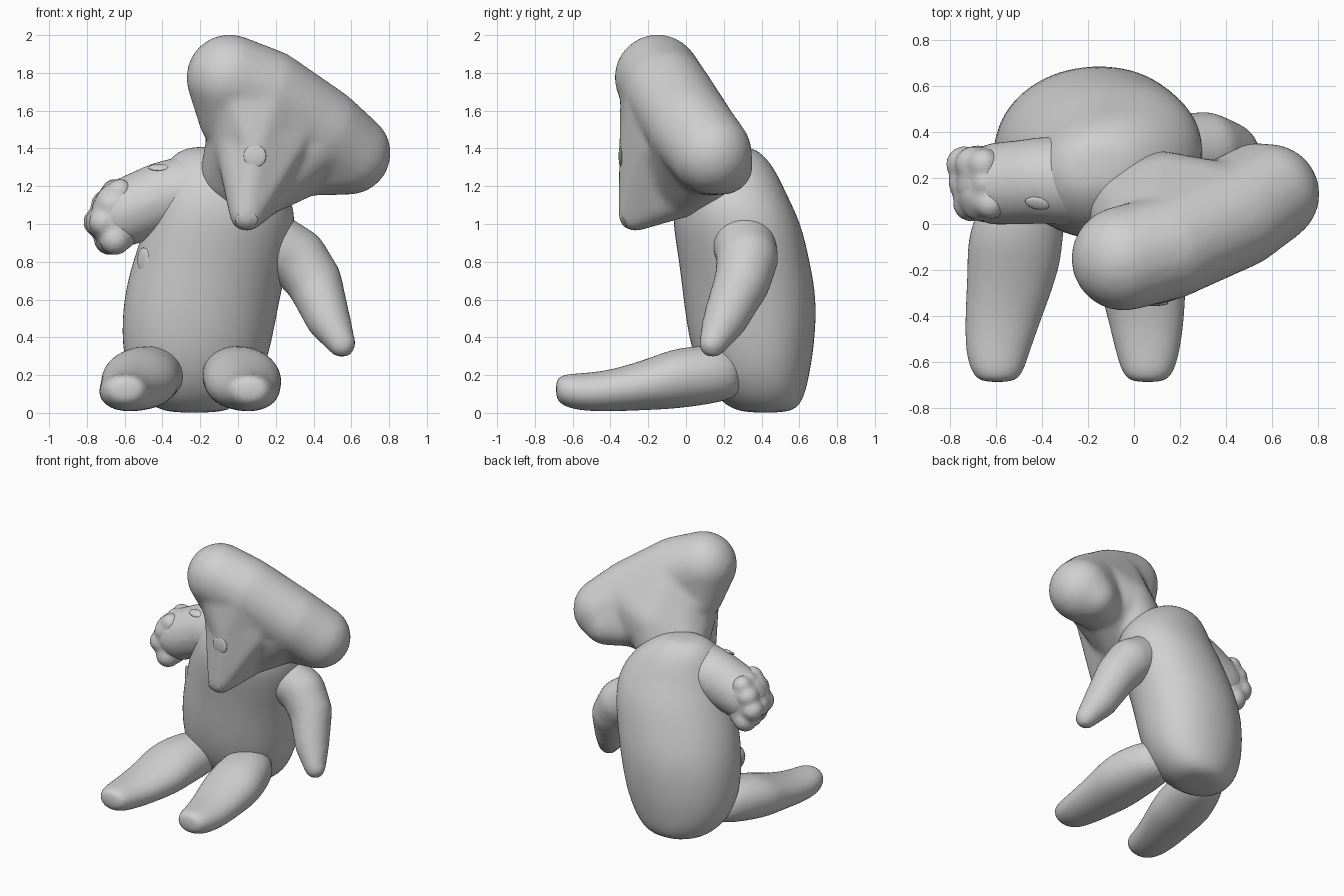
import bpy, bmesh, math
from mathutils import Vector, Matrix

cube = bpy.data.objects.get("Cube")
if cube:
    bpy.data.objects.remove(cube, do_unlink=True)

# One plain fabric colour
grey = bpy.data.materials.new("light_grey_fabric")
grey.use_nodes = True
GREY = (0.63, 0.63, 0.63, 1)
grey.diffuse_color = GREY
grey.node_tree.nodes["Principled BSDF"].inputs["Base Color"].default_value = GREY


def finish(bm, name):
    bmesh.ops.recalc_face_normals(bm, faces=bm.faces[:])
    mesh = bpy.data.meshes.new(name)
    for f in bm.faces:
        f.smooth = True
    bm.to_mesh(mesh)
    bm.free()
    mesh.materials.append(grey)
    obj = bpy.data.objects.new(name, mesh)
    bpy.context.collection.objects.link(obj)
    return obj


def loft(name, rings, along_y=False, skew=0.0, power=0.95, sides=20):
    """Rings are (centre x, y, z, half width, half depth)."""
    bm = bmesh.new()
    loops = []
    for x, y, z, rx, rd in rings:
        loop = []
        for i in range(sides):
            a = math.tau * i / sides
            c, s = math.cos(a), math.sin(a)
            v = math.copysign(abs(s) ** power, s) * rd
            u = math.copysign(abs(c) ** power, c) * rx + skew * v
            loop.append(bm.verts.new((x + u, y, z + v) if along_y else (x + u, y + v, z)))
        loops.append(loop)
    for a, b in zip(loops, loops[1:]):
        for i in range(sides):
            j = (i + 1) % sides
            bm.faces.new((a[i], a[j], b[j], b[i]))
    bm.faces.new(loops[0])
    bm.faces.new(loops[-1])
    obj = finish(bm, name)
    obj.modifiers.new("soften", "SUBSURF").levels = 2
    return obj


def stuffed(name, groups, voxel=0.022, smooth=8):
    """Each group of balls (x, y, z, r) becomes a hull; hulls are fused and softened."""
    bm = bmesh.new()
    for balls in groups:
        part = bmesh.new()
        for x, y, z, r in balls:
            bmesh.ops.create_icosphere(part, subdivisions=3, radius=r,
                                       matrix=Matrix.Translation((x, y, z)))
        bmesh.ops.delete(part, geom=part.edges[:], context="EDGES_FACES")
        bmesh.ops.convex_hull(part, input=part.verts[:])
        inner = [v for v in part.verts if not v.link_faces]
        bmesh.ops.delete(part, geom=inner, context="VERTS")
        bmesh.ops.recalc_face_normals(part, faces=part.faces[:])
        temp = bpy.data.meshes.new("temp")
        part.to_mesh(temp)
        part.free()
        bm.from_mesh(temp)
        bpy.data.meshes.remove(temp)
    obj = finish(bm, name)
    remesh = obj.modifiers.new("fuse", "REMESH")
    remesh.mode = "VOXEL"
    remesh.voxel_size = voxel
    remesh.use_smooth_shade = True
    soft = obj.modifiers.new("soften", "SMOOTH")
    soft.factor, soft.iterations = 0.5, smooth
    return obj


def chain(balls):
    return [list(pair) for pair in zip(balls, balls[1:])]


def button(name, centre, normal, width, height):
    bm = bmesh.new()
    bmesh.ops.create_uvsphere(bm, u_segments=24, v_segments=12, radius=1)
    bm.transform(Matrix.Diagonal((width, height, 0.012, 1)))
    turn = Vector(normal).to_track_quat("Z", "Y").to_matrix().to_4x4()
    bm.transform(Matrix.Translation(centre) @ turn)
    return finish(bm, name)


# Slouching body, tapered at the seat and broad at the shoulders
loft("body", [
    (-0.23, 0.42, 0.0, 0.12, 0.1), (-0.23, 0.41, 0.03, 0.23, 0.2),
    (-0.23, 0.37, 0.16, 0.345, 0.28), (-0.22, 0.35, 0.36, 0.4, 0.335),
    (-0.195, 0.34, 0.6, 0.415, 0.358), (-0.145, 0.31, 0.8, 0.415, 0.35),
    (-0.09, 0.27, 1.0, 0.4, 0.345), (-0.08, 0.235, 1.15, 0.365, 0.305),
    (-0.12, 0.235, 1.3, 0.28, 0.235), (-0.15, 0.25, 1.39, 0.17, 0.14),
    (-0.15, 0.25, 1.41, 0.07, 0.06)], skew=0.14)

# Outstretched legs, each slightly flattened toward the toe
for name, hip, knee, toe in (("right_leg", -0.45, -0.52, -0.595),
                             ("left_leg", -0.02, 0.025, 0.06)):
    mid = (knee + toe) / 2 - 0.01 * (1 if toe < 0 else -1)
    loft(name, [
        (hip, 0.3, 0.2, 0.1, 0.1), (hip, 0.2, 0.21, 0.18, 0.155),
        (knee, -0.05, 0.185, 0.21, 0.165), (knee, -0.18, 0.155, 0.205, 0.14),
        (mid, -0.4, 0.115, 0.17, 0.11), (toe, -0.56, 0.11, 0.14, 0.1),
        (toe, -0.65, 0.12, 0.112, 0.085), (toe, -0.69, 0.125, 0.07, 0.05)],
        along_y=True)

# Hanging left arm
stuffed("left_arm", chain([
    (0.19, 0.31, 0.89, 0.17), (0.31, 0.325, 0.82, 0.165), (0.4, 0.3, 0.7, 0.15),
    (0.475, 0.21, 0.5, 0.12), (0.55, 0.14, 0.365, 0.075)]))

# Raised right arm
stuffed("right_arm", chain([
    (-0.25, 0.19, 1.17, 0.2), (-0.4, 0.19, 1.14, 0.19), (-0.6, 0.175, 1.06, 0.18)]))

# Lumpy gathered paw at the end of the raised arm
paw = [[(-0.64, y, 1.1, 0.12), (-0.68, y, 1.01, 0.11), (-0.64, y, 0.96, 0.11)]
       for y in (0.13, 0.22)]
for y, out in ((0.09, 0.02), (0.18, 0.0), (0.26, -0.01)):
    for x, z, r in ((-0.645, 1.17, 0.07), (-0.69, 1.1, 0.08),
                    (-0.73, 1.01, 0.08), (-0.67, 0.92, 0.085)):
        paw.append([(x + out, y, z, r)])
stuffed("right_paw", paw, 0.014, 8)

# Tilted, wide two-lobed head with a long wedge snout
lobe_a = (-0.045, -0.15, 1.775, 0.23)
lobe_b = (0.59, 0.13, 1.375, 0.22)
lobe_b_base = (0.53, 0.2, 1.31, 0.155)
crown_a = (0.15, -0.1, 1.7, 0.23)
crown_b = (0.44, 0.03, 1.5, 0.23)
rear = (0.17, 0.1, 1.4, 0.21)
bridge = (0.09, -0.25, 1.42, 0.105)
bridge_side = (0.0, -0.17, 1.45, 0.13)
brow = (0.37, -0.15, 1.63, 0.07)
ridge = (0.29, -0.18, 1.42, 0.075)
tip = (0.045, -0.27, 1.05, 0.09)
jaw = (0.12, -0.02, 1.19, 0.155)
cheek = (0.36, 0.1, 1.32, 0.17)
neck = (0.0, 0.06, 1.28, 0.2)
stuffed("head", [
    [lobe_a, crown_a], [crown_a, crown_b], [crown_b, lobe_b], [lobe_b, lobe_b_base],
    [lobe_a, crown_a, (-0.05, -0.1, 1.56, 0.16)],
    [crown_a, (-0.05, -0.1, 1.56, 0.16), rear],
    [crown_a, crown_b, rear, neck], [crown_b, lobe_b, lobe_b_base, cheek],
    [crown_b, cheek, rear, jaw],
    [(0.0, -0.22, 1.66, 0.13), bridge, bridge_side, brow, crown_a, neck],
    [bridge, bridge_side, brow, ridge, tip, jaw],
    [cheek, jaw, ridge], [neck, jaw, bridge_side],
    [rear, neck, (0.12, 0.12, 1.28, 0.2)]], 0.02, 8)

# Small nose pad, eye and stitched buttons
button("nose", (0.045, -0.33, 1.02), (0, -1, -0.5), 0.06, 0.045)
button("eye", (0.09, -0.345, 1.36), (0, -1, 0), 0.06, 0.06)
button("arm_button", (-0.42, 0.09, 1.3), (-0.1, -0.5, 0.85), 0.055, 0.03)
button("side_button", (-0.5, 0.1, 0.81), (-0.7, -0.7, 0), 0.045, 0.065)
